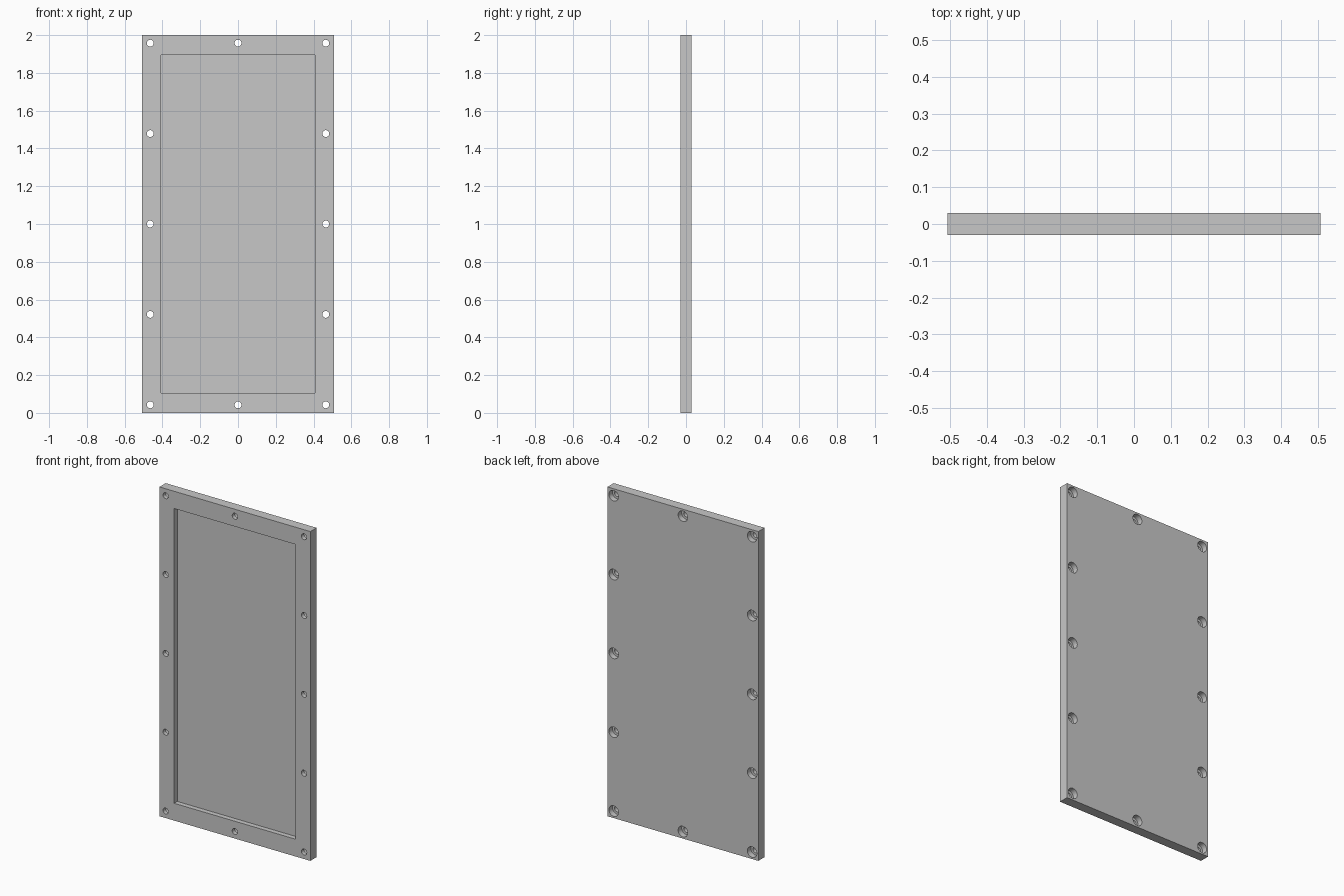
import bpy
import bmesh
import math
from mathutils import Matrix, Vector

cube = bpy.data.objects.get("Cube")
if cube:
    bpy.data.objects.remove(cube, do_unlink=True)

WIDTH, THICK, HEIGHT = 1.014, 0.06, 2.0
FRONT, BACK = -THICK / 2, THICK / 2
RECESS_W, RECESS_H, RECESS_D = 0.816, 1.79, 0.03
HOLE_R, BORE_R, BORE_D = 0.018, 0.032, 0.034
HOLE_X, HOLE_Z = 0.465, 0.9575     # outermost bolt offsets from the centre
MARGIN = 0.02                      # cutters overshoot the plate faces
SIDES = 32

grey = bpy.data.materials.new("light_grey")
grey.use_nodes = True
colour = (0.575, 0.575, 0.575, 1)
grey.diffuse_color = colour
grey.node_tree.nodes["Principled BSDF"].inputs["Base Color"].default_value = colour


def add_box(bm, size, centre):
    bmesh.ops.create_cube(bm, size=1, matrix=Matrix.Translation(centre) @ Matrix.Diagonal((*size, 1)))


def add_pin(bm, x, z):
    """Stepped pin along y: narrow through hole, wide bore at the back."""
    step = BACK - BORE_D
    profile = [(HOLE_R, FRONT - MARGIN), (HOLE_R, step), (BORE_R, step), (BORE_R, BACK + MARGIN)]
    rings = []
    for r, y in profile:
        angles = [2 * math.pi * i / SIDES for i in range(SIDES)]
        rings.append([bm.verts.new((x + r * math.cos(a), y, z + r * math.sin(a))) for a in angles])
    for a, b in zip(rings, rings[1:]):
        for i in range(SIDES):
            j = (i + 1) % SIDES
            bm.faces.new((a[i], a[j], b[j], b[i]))
    bm.faces.new(rings[0])
    bm.faces.new(rings[-1])


def to_object(bm, name):
    bmesh.ops.recalc_face_normals(bm, faces=bm.faces)
    mesh = bpy.data.meshes.new(name)
    bm.to_mesh(mesh)
    bm.free()
    mesh.materials.append(grey)
    obj = bpy.data.objects.new(name, mesh)
    bpy.context.collection.objects.link(obj)
    return obj


# Plate
bm = bmesh.new()
add_box(bm, (WIDTH, THICK, HEIGHT), Vector((0, 0, HEIGHT / 2)))
panel = to_object(bm, "cover_panel")

# Cutter for the front recess and the bolt holes around the rim
bm = bmesh.new()
depth = RECESS_D + MARGIN
add_box(bm, (RECESS_W, depth, RECESS_H), Vector((0, FRONT - MARGIN + depth / 2, HEIGHT / 2)))
for row in range(-2, 3):
    z = HEIGHT / 2 + row * HOLE_Z / 2
    for column in (-1, 0, 1):
        if column or abs(row) == 2:
            add_pin(bm, column * HOLE_X, z)
cutter = to_object(bm, "panel_cutter")
cutter.hide_render = True

# Cut, then discard the cutter
cut = panel.modifiers.new("recess_and_holes", "BOOLEAN")
cut.operation = "DIFFERENCE"
cut.solver = "EXACT"
cut.object = cutter
bpy.context.view_layer.objects.active = panel
panel.select_set(True)
bpy.ops.object.modifier_apply(modifier=cut.name)
bpy.data.objects.remove(cutter, do_unlink=True)

# Round bores, crisp edges
bpy.ops.object.shade_smooth_by_angle(angle=math.radians(30))
